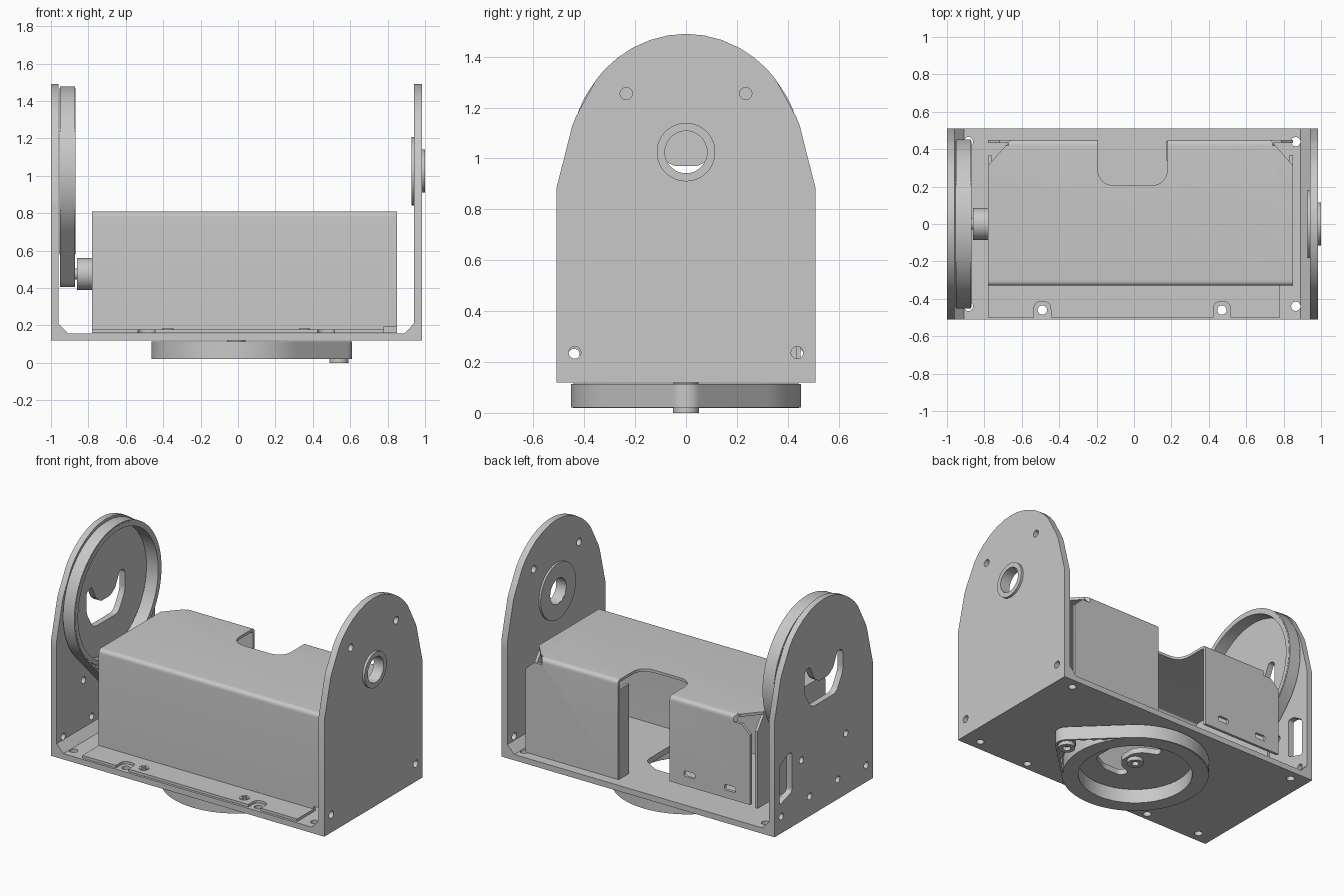
import bpy, bmesh, math
from mathutils import Vector

if "Cube" in bpy.data.objects:
    bpy.data.objects.remove(bpy.data.objects["Cube"])

grey = bpy.data.materials.new("plain_grey")
grey.use_nodes = True
grey.diffuse_color = (0.58, 0.58, 0.58, 1)
grey.node_tree.nodes["Principled BSDF"].inputs["Base Color"].default_value = (0.58, 0.58, 0.58, 1)


def place(axis, u, v, w):
    return {"x": (w, u, v), "y": (u, w, v), "z": (u, v, w)}[axis]


def finish(name, bm):
    bmesh.ops.remove_doubles(bm, verts=bm.verts, dist=1e-5)
    bmesh.ops.recalc_face_normals(bm, faces=bm.faces)
    mesh = bpy.data.meshes.new(name)
    bm.to_mesh(mesh)
    bm.free()
    mesh.materials.append(grey)
    obj = bpy.data.objects.new(name, mesh)
    bpy.context.collection.objects.link(obj)
    return obj


def prism(name, axis, pts, lo, hi):
    """Extrude a flat outline along an axis."""
    bm = bmesh.new()
    a = [bm.verts.new(place(axis, u, v, lo)) for u, v in pts]
    b = [bm.verts.new(place(axis, u, v, hi)) for u, v in pts]
    bm.faces.new(a)
    bm.faces.new(b)
    for i in range(len(pts)):
        bm.faces.new((a[i - 1], a[i], b[i], b[i - 1]))
    return finish(name, bm)


def tube(name, axis, outer, inner, lo, hi):
    """Extrude the band between two outlines of equal length."""
    bm = bmesh.new()
    loops = [[bm.verts.new(place(axis, u, v, w)) for u, v in pts]
             for pts, w in ((outer, lo), (outer, hi), (inner, hi), (inner, lo))]
    for k in range(4):
        p, q = loops[k - 1], loops[k]
        for i in range(len(outer)):
            bm.faces.new((p[i - 1], p[i], q[i], q[i - 1]))
    return finish(name, bm)


def circle(u, v, r, n=32, tooth=0):
    return [(u + (r - tooth * (i // 2 % 2)) * math.cos(2 * math.pi * i / n),
             v + (r - tooth * (i // 2 % 2)) * math.sin(2 * math.pi * i / n)) for i in range(n)]


def rect(u0, u1, v0, v1):
    return [(u0, v0), (u1, v0), (u1, v1), (u0, v1)]


def rounded(corners):
    """Outline from (u, v, rounding) corners."""
    out = []
    for i, (u, v, r) in enumerate(corners):
        p = Vector((u, v))
        if r == 0:
            out.append((u, v))
            continue
        a = p + (Vector(corners[i - 1][:2]) - p).normalized() * r
        b = p + (Vector(corners[(i + 1) % len(corners)][:2]) - p).normalized() * r
        for k in range(7):
            t = k / 6
            out.append(tuple(a * (1 - t) ** 2 + p * 2 * t * (1 - t) + b * t * t))
    return out


def cut(obj, axis, pts, lo, hi, op="DIFFERENCE"):
    tool = prism("cutter", axis, pts, lo, hi)
    tool.hide_render = True
    mod = obj.modifiers.new("cut", "BOOLEAN")
    mod.operation, mod.solver, mod.object = op, "EXACT", tool
    bpy.context.view_layer.objects.active = obj
    bpy.ops.object.modifier_apply(modifier=mod.name)
    bpy.data.objects.remove(tool)


# Frame: U-shaped section with corner gussets, trimmed to domed side plates
frame = prism("frame", "y", [
    (-1, .12), (.984, .12), (.984, 1.6), (.94, 1.6), (.94, .21), (.89, .158),
    (-.91, .158), (-.96, .21), (-.96, 1.6), (-1, 1.6)], -.51, .51)
half = [(.51, .1), (.51, .88), (.447, 1.13), (.435, 1.16), (.355, 1.307), (.32, 1.35),
        (.27, 1.395), (.21, 1.435), (.14, 1.466), (.07, 1.484)]
dome = half + [(0, 1.49)] + [(-u, v) for u, v in reversed(half)]
cut(frame, "x", dome, -1.1, 1.1, "INTERSECT")

# Frame openings: right bore, screw holes, side window
cut(frame, "x", circle(0, 1.025, .085), .9, 1.05)
for s in (-1, 1):
    for u, v in ((.235, 1.255), (.437, .237)):
        cut(frame, "x", circle(s * u, v, .024, 20), .9, 1.05)
    for u, v in ((.23, .52), (.145, .25), (.44, .23)):
        cut(frame, "x", circle(s * u, v, .022, 20), -1.05, -.9)
    for x in (.865, -.885):
        cut(frame, "z", circle(x, s * .44, .025, 20), .1, .25)
for x in (-.49, .47):
    cut(frame, "z", circle(x, -.46, .025, 20), .1, .25)
cut(frame, "x", rounded([(.46, .31, .02), (.33, .35, .02), (.33, .61, .02),
                         (.38, .61, .02), (.46, .56, .02)]), -1.05, -.94)

# Pivot openings: a U-shaped slot around a tab, in the left plate and the base
slot_half = [(.05, .055, .02), (.1, .02, .02), (.145, -.075, .02), (.2, -.06, .03),
             (.2, .08, .03), (.13, .2, .04)]
slot = rounded(slot_half + [(-a, b, r) for a, b, r in reversed(slot_half)])
cut(frame, "x", [(a, 1.025 - b) for a, b in slot], -1.05, -.9)
cut(frame, "z", [(b, a) for a, b in slot], .1, .2)


# Belt drives: rim, toothed belt and toothed drive pulley
def belt_loop(depth, tooth=0):
    """Hull of two circles, as (along, across) points."""
    big, small, d = .452, .07, .55
    a = math.acos((big - small) / d)
    raw = []
    for i in range(97):
        raw.append((0, big, a + (2 * math.pi - 2 * a) * i / 96))
    raw += [(d * k / 24, big + (small - big) * k / 24, -a) for k in range(1, 24)]
    raw += [(d, small, -a + 2 * a * k / 16) for k in range(17)]
    raw += [(d - d * k / 24, small + (big - small) * k / 24, a) for k in range(1, 24)]
    out = []
    for i, (c, r, t) in enumerate(raw):
        r -= depth + tooth * (i // 2 % 2)
        out.append((c + r * math.cos(t), r * math.sin(t)))
    return out


def drive(name, axis, turn, lo, hi, hole):
    def spin(pts):
        return [turn(a, b) for a, b in pts]
    tube(name + "_belt", axis, spin(belt_loop(0)), spin(belt_loop(.01, .01)), lo, hi)
    tube(name + "_rim", axis, spin(circle(0, 0, .445, 96)), spin(circle(0, 0, hole, 96)),
         lo - .002, hi + .002)
    prism(name + "_pulley", axis, spin(circle(.55, 0, .058, 48, .008)), lo + .003, hi - .003)


drive("tilt", "x", lambda a, b: (b, 1.025 - a), -.953, -.872, .415)
drive("pan", "z", lambda a, b: (a - .01, b), .022, .113, .35)
tube("pan_pulley_hub", "z", circle(.54, 0, .052), circle(.54, 0, .025), 0, .06)
tube("pan_pivot_boss", "z", circle(-.01, 0, .05), circle(-.01, 0, .022), .095, .125)
prism("tilt_motor_shaft", "x", circle(0, .475, .03), -.95, -.8)
tube("tilt_motor_boss", "x", circle(0, .475, .085), circle(0, .475, .03), -.862, -.775)

# Right bearing: outer collar and inner flange
tube("bearing_collar", "x", circle(0, 1.025, .115, 48), circle(0, 1.025, .083, 48), .93, 1)
tube("bearing_flange", "x", circle(0, 1.025, .183, 48), circle(0, 1.025, .084, 48), .927, .945)

# Cover: one bent sheet with foot, front, top and back flange
cover = prism("cover", "x", rounded([
    (-.5, .178, 0), (-.33, .178, 0), (-.33, .81, .03), (.45, .81, .03), (.45, .161, 0),
    (.432, .161, 0), (.432, .792, .015), (-.312, .792, .015), (-.312, .161, 0),
    (-.5, .161, 0)]), -.78, .85)
cut(cover, "z", rounded([(-.195, .205, .1), (.18, .205, .1), (.18, .5, 0), (-.195, .5, 0)]),
    .1, .9)
cut(cover, "z", rect(.78, .9, -.6, -.3), .1, .195)
cut(cover, "y", rect(-.8, -.19, .1, .25), .4, .5)
for edge, s in ((-.78, 1), (.85, -1)):
    out = edge - s * .02
    cut(cover, "z", [(out, .29), (edge + s * .13, .46), (out, .46)], .765, .9)
    cut(cover, "y", [(out, .69), (edge + s * .12, .82), (out, .82)], .42, .5)
for x, z in ((-.34, .33), (-.635, .32)):
    cut(cover, "y", rounded([(u, v, .015) for u, v in
                             rect(x - .04, x + .04, z - .018, z + .018)]), .4, .5)
for x in (-.49, .47):
    cut(cover, "z", rounded([(x - .045, -.55, 0), (x + .045, -.55, 0),
                             (x + .045, -.415, .04), (x - .045, -.415, .04)]), .1, .3)

# Cover end walls and the folded edge beside the cable gap
for name, x in (("left_end_wall", .831), ("right_end_wall", -.779)):
    prism(name, "x", [(-.315, .195), (.37, .195), (.37, .7), (.3, .795), (-.315, .795)],
          x, x + .018)
prism("cable_gap_fold", "x", [(.34, .16), (.445, .16), (.445, .75), (.34, .75)], .175, .193)

# Foot screws with cross slots
for i, x in enumerate((-.375, .355)):
    screw = prism("foot_screw_%d" % i, "z", circle(x, -.44, .03, 24), .17, .184)
    cut(screw, "z", rect(x - .02, x + .02, -.445, -.435), .18, .2)
    cut(screw, "z", rect(x - .005, x + .005, -.46, -.42), .18, .2)

# Smooth the curves, keep the sheet edges sharp
for obj in bpy.context.scene.objects:
    if obj.type == "MESH":
        bpy.ops.object.select_all(action="DESELECT")
        obj.select_set(True)
        bpy.context.view_layer.objects.active = obj
        bpy.ops.object.shade_smooth_by_angle(angle=math.radians(25))
